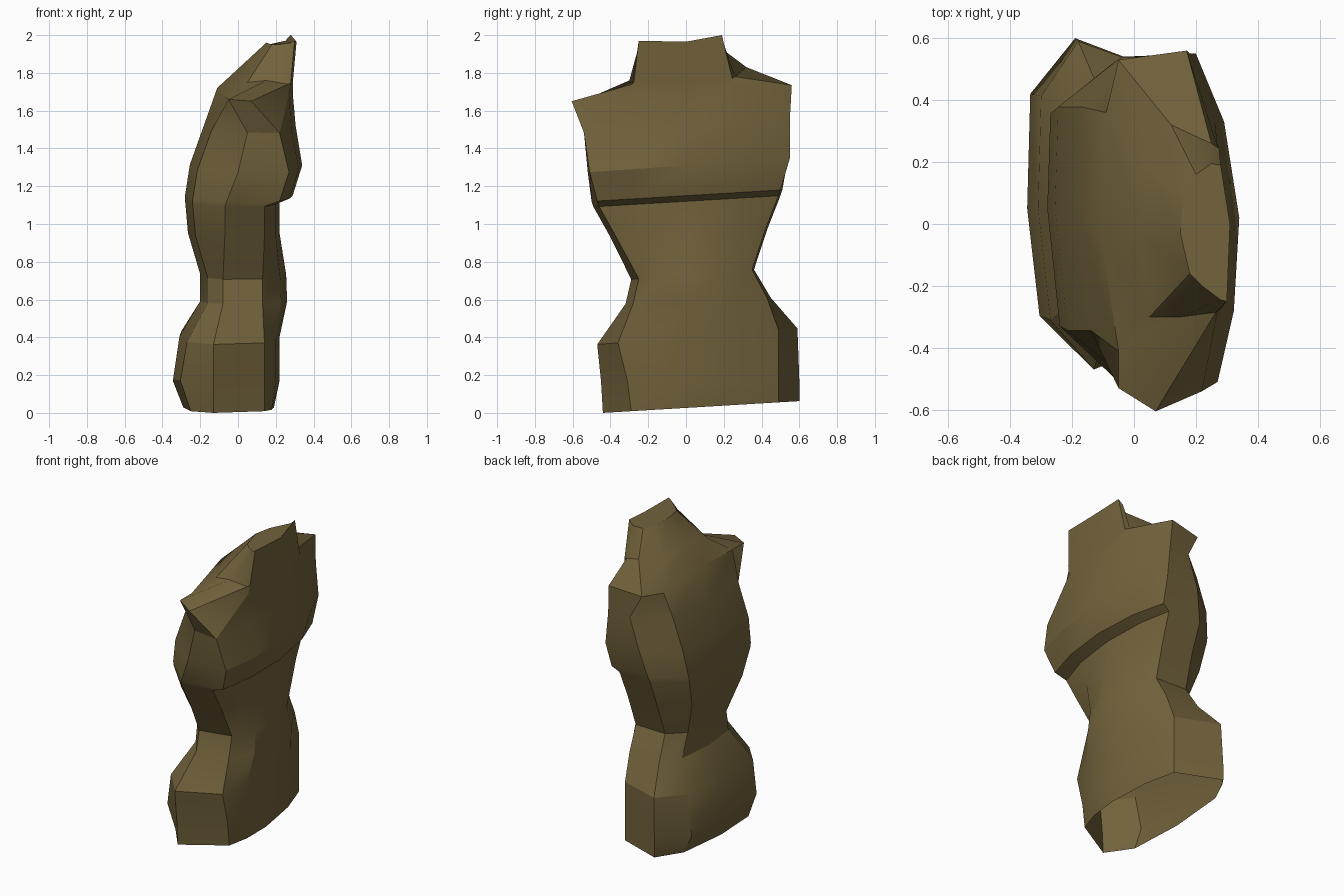
import bpy, bmesh, math
from mathutils import Vector

default_cube = bpy.data.objects.get("Cube")
if default_cube:
    bpy.data.objects.remove(default_cube, do_unlink=True)

# Single clay colour
clay = bpy.data.materials.new("olive_brown_clay")
clay.use_nodes = True
colour = (0.17, 0.125, 0.045, 1)
clay.diffuse_color = colour
shader = next(node for node in clay.node_tree.nodes if node.type == "BSDF_PRINCIPLED")
shader.inputs["Base Color"].default_value = colour


def section(height, tilt, chest, spine, right_front, right_back, left_back, left_front):
    """Ten-sided cross-section: curved chest side, two flanks, curved spine side."""
    rf, rb, lb, lf = (Vector(corner) for corner in (right_front, right_back, left_back, left_front))
    outline = [
        (rf.x + (chest - rf.x) * 0.75, rf.y * 0.55),
        (chest, 0.02),
        (lf.x + (chest - lf.x) * 0.65, lf.y * 0.6),
        lf,
        lb,
        (spine + 0.01, lb.y * 0.7),
        (spine, 0.05),
        (spine + 0.04, rb.y * 0.66),
        rb,
        rf,
    ]
    return [Vector((x, y, height + tilt * y)) for x, y in outline]


sections = [
    # Hips and seat
    section(height=0.0264, tilt=0.06, chest=0.19, spine=-0.29, right_front=(0.14, -0.29),
            right_back=(-0.13, -0.44), left_back=(-0.19, 0.6), left_front=(0.1, 0.49)),
    section(height=0.17, tilt=0, chest=0.22, spine=-0.345, right_front=(0.14, -0.31),
            right_back=(-0.13, -0.45), left_back=(-0.19, 0.6), left_front=(0.1, 0.49)),
    section(height=0.4, tilt=0.08, chest=0.22, spine=-0.31, right_front=(0.14, -0.36),
            right_back=(-0.13, -0.47), left_back=(-0.18, 0.59), left_front=(0.1, 0.49)),
    # Waist
    section(height=0.59, tilt=0.04, chest=0.26, spine=-0.2, right_front=(0.13, -0.28),
            right_back=(-0.08, -0.32), left_back=(-0.12, 0.45), left_front=(0.11, 0.43)),
    section(height=0.73, tilt=0.08, chest=0.255, spine=-0.2, right_front=(0.13, -0.25),
            right_back=(-0.08, -0.29), left_back=(-0.1, 0.36), left_front=(0.12, 0.35)),
    section(height=0.95, tilt=0.05, chest=0.22, spine=-0.265, right_front=(0.14, -0.37),
            right_back=(-0.07, -0.4), left_back=(-0.09, 0.43), left_front=(0.13, 0.42)),
    # Ledge under the chest
    section(height=1.12, tilt=0.06, chest=0.22, spine=-0.28, right_front=(0.14, -0.46),
            right_back=(-0.07, -0.49), left_back=(-0.09, 0.5), left_front=(0.14, 0.49)),
    section(height=1.15, tilt=0.06, chest=0.29, spine=-0.28, right_front=(0.22, -0.47),
            right_back=(-0.06, -0.5), left_back=(-0.08, 0.51), left_front=(0.19, 0.5)),
    # Chest
    section(height=1.31, tilt=0.07, chest=0.34, spine=-0.255, right_front=(0.27, -0.51),
            right_back=(0, -0.52), left_back=(-0.04, 0.54), left_front=(0.2, 0.55)),
    section(height=1.52, tilt=0.07, chest=0.305, spine=-0.18, right_front=(0.22, -0.54),
            right_back=(0.05, -0.52), left_back=(0.03, 0.54), left_front=(0.18, 0.55)),
]

# Shoulder yoke, neck base and slanted neck cut, in the same point order
shoulders = [(0.27, -0.28, 1.69), (0.29, 0, 1.69), (0.27, 0.25, 1.74), (0.17, 0.56, 1.735),
             (-0.05, 0.53, 1.71), (-0.09, 0.36, 1.68), (-0.11, -0.02, 1.72),
             (-0.05, -0.41, 1.66), (-0.05, -0.53, 1.66), (0.07, -0.605, 1.65)]
neck_base = [(0.28, -0.275, 1.75), (0.29, 0, 1.75), (0.275, 0.245, 1.77), (0.25, 0.26, 1.78),
             (0.12, 0.32, 1.83), (0.02, 0.2, 1.79), (0.02, -0.025, 1.84),
             (0.05, -0.3, 1.75), (0.15, -0.3, 1.76), (0.265, -0.285, 1.74)]
neck_cut = [(0.3, -0.25, 1.97), (0.31, 0, 1.965), (0.28, 0.19, 2), (0.25, 0.195, 1.97),
            (0.2, 0.16, 1.95), (0.16, 0.1, 1.95), (0.15, -0.03, 1.96),
            (0.18, -0.16, 1.95), (0.22, -0.2, 1.95), (0.28, -0.245, 1.96)]
sections += [shoulders, neck_base, neck_cut]

# Torso shell lofted through the sections, open underneath
bm = bmesh.new()
rings = [[bm.verts.new(point) for point in ring] for ring in sections]
for lower, upper in zip(rings, rings[1:]):
    for i in range(len(lower)):
        j = (i + 1) % len(lower)
        bm.faces.new((lower[i], lower[j], upper[j], upper[i]))
bm.faces.new(rings[-1])

# Creases from the chest corners up to the neck, cutting off the shoulder slopes
chest_ring, shoulder_ring = rings[-4], rings[-3]
for corner, neck_side in ((-1, 0), (3, 2)):
    bmesh.ops.connect_verts(bm, verts=[chest_ring[corner], shoulder_ring[neck_side]])
bmesh.ops.recalc_face_normals(bm, faces=bm.faces)

mesh = bpy.data.meshes.new("torso")
bm.to_mesh(mesh)
bm.free()
mesh.materials.append(clay)
torso = bpy.data.objects.new("torso", mesh)
bpy.context.collection.objects.link(torso)

# Soft shading with crisp creases
bpy.ops.object.select_all(action="DESELECT")
torso.select_set(True)
bpy.context.view_layer.objects.active = torso
bpy.ops.object.shade_smooth_by_angle(angle=math.radians(26))
